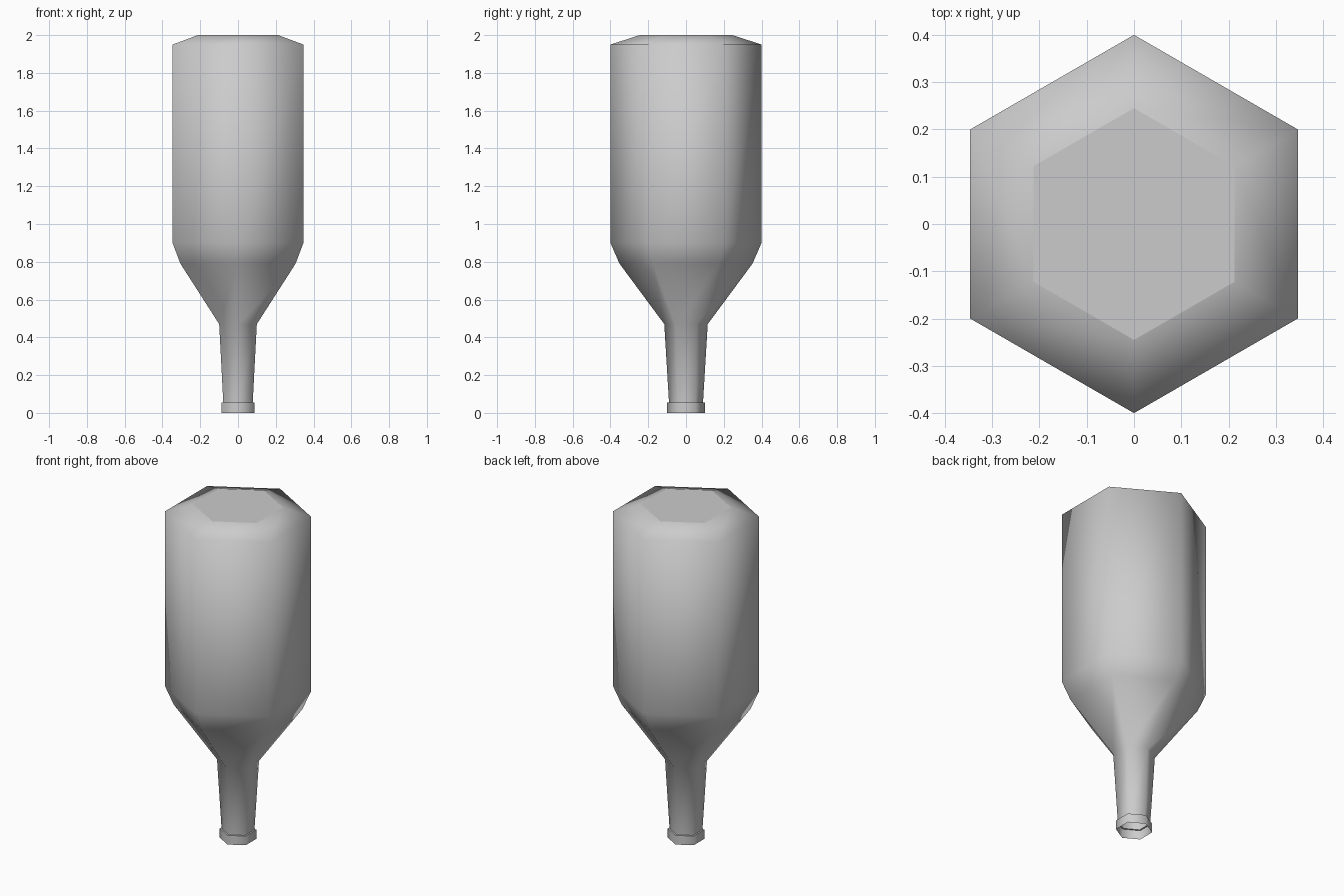
import bpy, bmesh
from math import sin, cos, pi

cube = bpy.data.objects.get("Cube")
if cube:
    bpy.data.objects.remove(cube, do_unlink=True)

SIDES = 6

grey = bpy.data.materials.new("plain grey")
grey.use_nodes = True
colour = (0.6, 0.6, 0.6, 1)
grey.diffuse_color = colour
grey.node_tree.nodes["Principled BSDF"].inputs["Base Color"].default_value = colour


def lathe(name, profile, capped=False):
    """Sweep (radius, height) points, listed bottom to top, around z."""
    bm = bmesh.new()
    rings = []
    for r, z in profile:
        angles = [pi / 2 + 2 * pi * i / SIDES for i in range(SIDES)]
        rings.append([bm.verts.new((r * cos(a), r * sin(a), z)) for a in angles])
    for low, high in zip(rings, rings[1:]):
        for i in range(SIDES):
            j = (i + 1) % SIDES
            bm.faces.new((low[i], low[j], high[j], high[i])).smooth = True
    if capped:
        base = bm.faces.new(rings[-1])
        for edge in base.edges:
            edge.smooth = False
    mesh = bpy.data.meshes.new(name)
    bm.to_mesh(mesh)
    bm.free()
    mesh.materials.append(grey)
    obj = bpy.data.objects.new(name, mesh)
    bpy.context.collection.objects.link(obj)
    return obj


# Upturned bottle: neck, shoulder, body and flat base
lathe("bottle_body", [(0.09, 0.055), (0.115, 0.47), (0.352, 0.79),
                      (0.40, 0.90), (0.40, 1.95), (0.245, 2.0)], capped=True)

# Mouth ring, open at the bottom, with its small step up to the neck
lathe("mouth_ring", [(0.10, 0.0), (0.10, 0.055)])
lathe("mouth_step", [(0.10, 0.055), (0.09, 0.0551)])
